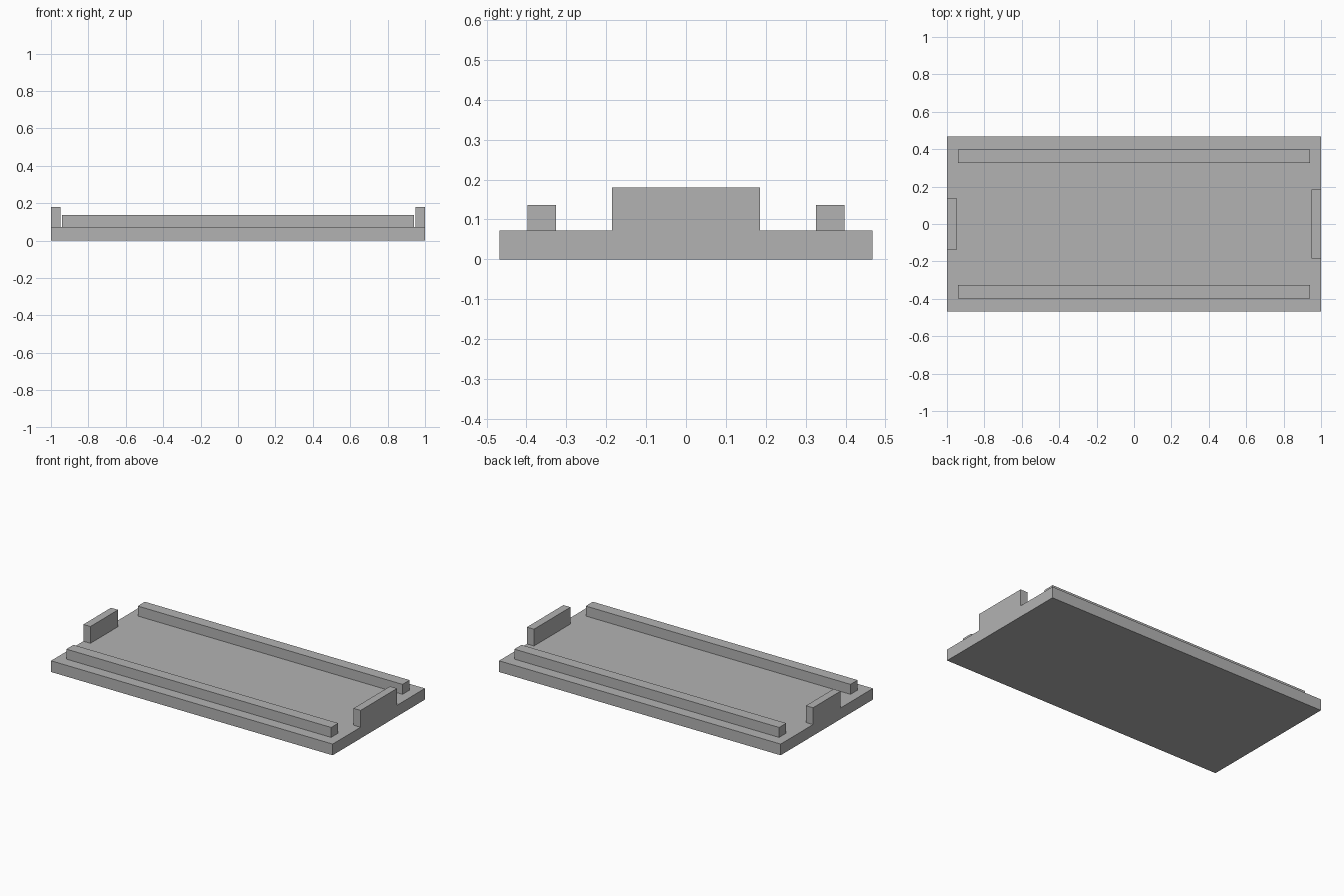
import bpy
import bmesh
from mathutils import Vector

default = bpy.data.objects.get("Cube")
if default:
    bpy.data.objects.remove(default, do_unlink=True)

# Single plain grey
grey = bpy.data.materials.new("plain_grey")
grey.use_nodes = True
colour = (0.45, 0.45, 0.45, 1)
grey.diffuse_color = colour
grey.node_tree.nodes["Principled BSDF"].inputs["Base Color"].default_value = colour


def box(name, low, high):
    """Flat-shaded box between two opposite corners."""
    low, high = Vector(low), Vector(high)
    bm = bmesh.new()
    bmesh.ops.create_cube(bm, size=1)
    bmesh.ops.scale(bm, vec=high - low, verts=bm.verts)
    mesh = bpy.data.meshes.new(name)
    bm.to_mesh(mesh)
    bm.free()
    mesh.materials.append(grey)
    obj = bpy.data.objects.new(name, mesh)
    obj.location = (low + high) / 2
    bpy.context.collection.objects.link(obj)
    return obj


BASE_TOP = 0.072
RAIL_TOP = 0.136
STOP_TOP = 0.18

# Base plate
box("base_plate", (-1, -0.468, 0), (1, 0.468, BASE_TOP))

# Long rails along the front and back
for name, y in (("front_rail", -0.362), ("back_rail", 0.362)):
    box(name, (-0.94, y - 0.036, BASE_TOP), (0.94, y + 0.036, RAIL_TOP))

# End stops, flush with the plate ends; the left one is wider
box("left_end_stop", (0.95, -0.185, BASE_TOP), (1, 0.185, STOP_TOP))
box("right_end_stop", (-1, -0.14, BASE_TOP), (-0.95, 0.14, STOP_TOP))
